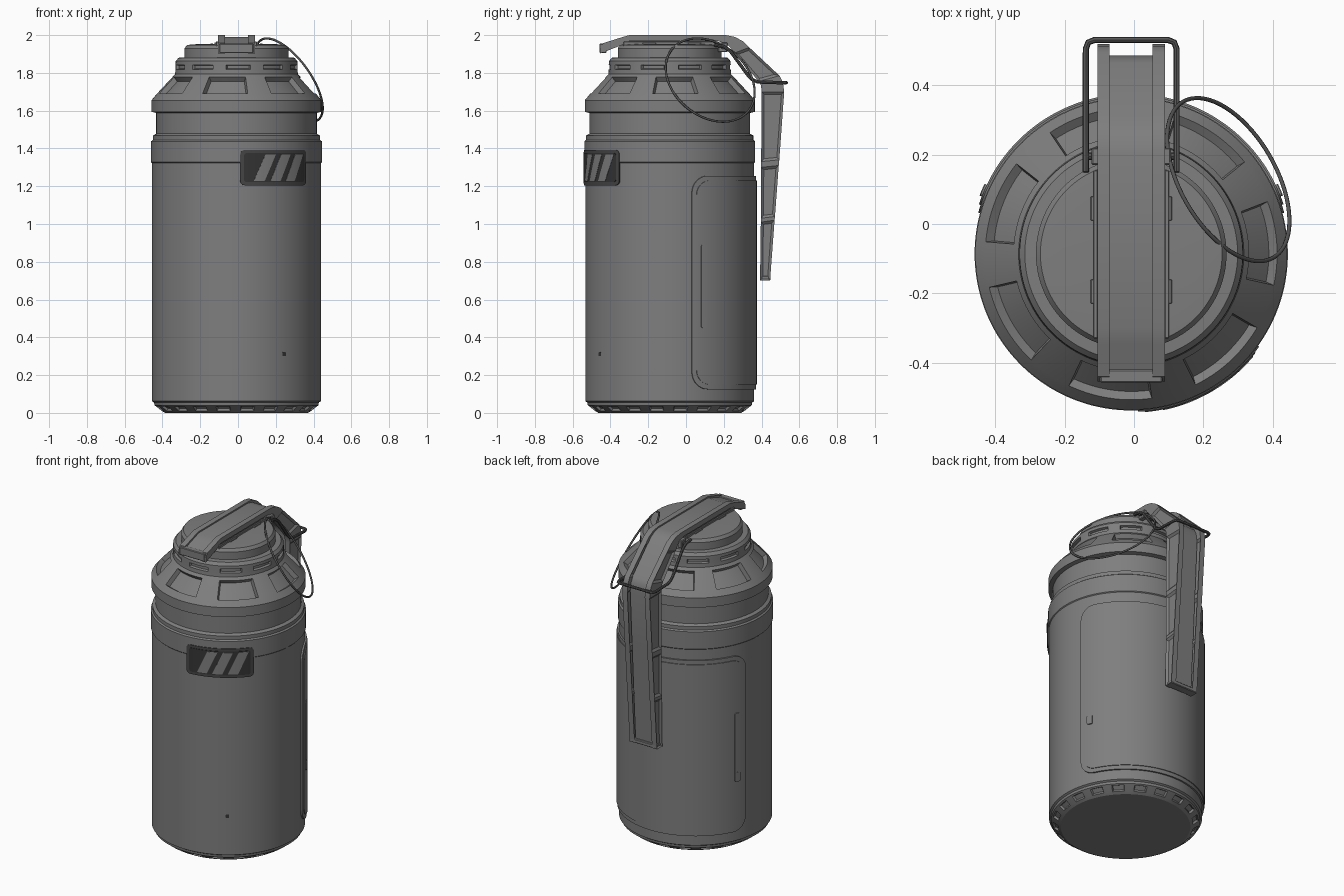
import bpy, bmesh, math
from mathutils import Vector

if "Cube" in bpy.data.objects:
    bpy.data.objects.remove(bpy.data.objects["Cube"])

CX, CY = -0.008, -0.086          # axis of the canister
SEG = 140                        # divisible by 7, 10 and 20 for the repeated pockets


def material(name, v):
    m = bpy.data.materials.new(name)
    m.diffuse_color = (v, v, v, 1)
    m.use_nodes = True
    m.node_tree.nodes["Principled BSDF"].inputs["Base Color"].default_value = m.diffuse_color
    return m


GREY = material("body grey", 0.21)
WIRE = material("wire dark grey", 0.09)
FRAME = material("badge frame grey", 0.06)
DARK = material("badge dark", 0.035)


def finish(name, bm, mat, angle=30):
    bmesh.ops.recalc_face_normals(bm, faces=bm.faces)
    me = bpy.data.meshes.new(name)
    bm.to_mesh(me)
    bm.free()
    ob = bpy.data.objects.new(name, me)
    bpy.context.collection.objects.link(ob)
    me.materials.append(mat)
    bpy.ops.object.select_all(action='DESELECT')
    bpy.context.view_layer.objects.active = ob
    ob.select_set(True)
    bpy.ops.object.shade_smooth_by_angle(angle=math.radians(angle))
    return ob


def polar(r, deg, z):
    a = math.radians(deg)
    return (CX + r * math.cos(a), CY + r * math.sin(a), z)


def box(name, x0, x1, y0, y1, z0, z1, mat, bevel=0.004):
    bm = bmesh.new()
    bmesh.ops.create_cube(bm, size=1)
    for v in bm.verts:
        v.co = ((x0 + x1) / 2 + v.co.x * (x1 - x0), (y0 + y1) / 2 + v.co.y * (y1 - y0),
                (z0 + z1) / 2 + v.co.z * (z1 - z0))
    bmesh.ops.bevel(bm, geom=bm.edges[:], offset=bevel, segments=1, affect='EDGES')
    return finish(name, bm, mat)


# plate bent round the canister, from columns of (angle, low z, high z)
def wrapped(name, cols, r0, r1, mat):
    bm = bmesh.new()
    rings = [[bm.verts.new(polar(r, a, z)) for r, z in ((r0, lo), (r1, lo), (r1, hi), (r0, hi))]
             for a, lo, hi in cols]
    for p, q in zip(rings, rings[1:]):
        for k in range(4):
            bm.faces.new((p[k], p[(k + 1) % 4], q[(k + 1) % 4], q[k]))
    bm.faces.new(rings[0])
    bm.faces.new(rings[-1])
    return finish(name, bm, mat)


# columns of a rounded rectangle
def rounded(a0, a1, z0, z1, c, r=0.455):
    ca = math.degrees(c / r)
    curve = [ca * (1 - math.cos(math.radians(t * 11.25))) for t in range(9)]
    n = max(2, int((a1 - a0 - 2 * ca) / 2.5))
    angles = [a0 + d for d in curve]
    angles += [a0 + ca + (a1 - a0 - 2 * ca) * i / n for i in range(1, n)]
    angles += [a1 - d for d in reversed(curve)]
    cols = []
    for a in angles:
        d = min(a - a0, a1 - a) / ca
        cut = c * (1 - math.sqrt(max(0, 1 - (1 - d) ** 2))) if d < 1 else 0
        cut = min(cut, (z1 - z0) / 2 - 0.0005)
        cols.append((a, z0 + cut, z1 - cut))
    return cols


# canister: one turned profile with pockets sunk into three of its rows
profile = [(.378, 0), (.395, .010), (.425, .034), (.434, .04), (.436, .055), (.447, .062),
           (.447, 1.322), (.452, 1.327), (.452, 1.438), (.443, 1.445), (.443, 1.468),
           (.425, 1.478), (.425, 1.588), (.45, 1.594), (.45, 1.655), (.436, 1.672),
           (.421, 1.69), (.34, 1.777), (.325, 1.793), (.323, 1.817), (.323, 1.843),
           (.322, 1.862), (.307, 1.88), (.275, 1.882), (.275, 1.93), (.262, 1.948), (.2, 1.953)]
bm = bmesh.new()
rows = [[bm.verts.new(polar(r, 3 + 360 * j / SEG, z)) for j in range(SEG)] for r, z in profile]
grid = [[bm.faces.new((lo[j], lo[(j + 1) % SEG], hi[(j + 1) % SEG], hi[j])) for j in range(SEG)]
        for lo, hi in zip(rows, rows[1:])]
bm.faces.new(rows[0])
bm.faces.new(rows[-1])
bmesh.ops.recalc_face_normals(bm, faces=bm.faces)
for row, step, width, start, depth in ((1, 7, 4, 0, .012), (16, 20, 13, -6, .028), (19, 14, 9, 2, .014)):
    picked = [grid[row][j] for j in range(SEG) if (j - start) % step < width]
    bmesh.ops.inset_region(bm, faces=picked, thickness=.005, depth=-depth, use_even_offset=True)
finish("canister", bm, GREY)

# back cover panel with raised inner sheet and grip slots
wrapped("back_panel", rounded(15, 165, .125, 1.255, .09), .44, .457, GREY)
wrapped("back_panel_sheet", rounded(18, 162, .15, 1.23, .075), .44, .462, GREY)
for side, a in (("right", 21), ("left", 154.5)):
    wrapped("grip_bar_" + side, rounded(a, a + 4.5, .45, .89, .01), .44, .467, GREY)
    wrapped("grip_end_" + side, rounded(a, a + 4.5, .45, .51, .01), .44, .469, GREY)

# striped badge on the front
wrapped("badge_frame", rounded(272.5, 324, 1.205, 1.392, .025), .44, .456, FRAME)
wrapped("badge_field", rounded(275, 321.5, 1.222, 1.375, .015), .44, .4585, DARK)
W, S, Z0, H = 7.5, 8, 1.228, .141
for i in range(3):
    a0 = 281.5 + i * 11.5
    cols = []
    for k in range(33):
        d = .05 + (W + S - .1) * k / 32
        cols.append((a0 + d, Z0 + H * max(0, (d - W) / S), Z0 + H * min(1, d / S)))
    wrapped("badge_stripe_%d" % (i + 1), cols, .44, .4605, GREY)

# small dark port
wrapped("port", rounded(303, 305.6, .30, .322, .004), .44, .4485, DARK)

# safety lever: two side rails and a recessed web following the same (y, z) path
outer = [(-.455, 1.93), (-.44, 1.957), (-.345, 1.987), (-.30, 2.0), (.21, 2.0), (.26, 1.99), (.30, 1.968),
         (.335, 1.935), (.495, 1.785), (.513, 1.75), (.52, 1.70), (.494, 1.34), (.491, 1.31),
         (.471, 1.04), (.469, 1.02), (.445, .70)]
inner = [(-.455, 1.903), (-.43, 1.912), (-.345, 1.945), (-.30, 1.968), (.17, 1.968), (.21, 1.955), (.235, 1.935),
         (.255, 1.905), (.385, 1.755), (.397, 1.735), (.40, 1.70), (.398, 1.33), (.398, 1.30),
         (.396, 1.03), (.396, 1.01), (.392, .70)]


def strip(name, top, low, x0, x1, panels):
    bm = bmesh.new()
    rings = [[bm.verts.new(p) for p in ((x0, *t), (x1, *t), (x1, *l), (x0, *l))] for t, l in zip(top, low)]
    sides = []
    for i, (p, q) in enumerate(zip(rings, rings[1:])):
        for k in range(4):
            f = bm.faces.new((p[k], p[(k + 1) % 4], q[(k + 1) % 4], q[k]))
            if panels and k in (1, 3) and top[i][0] > .3 and (Vector(top[i]) - Vector(top[i + 1])).length > .1:
                sides.append(f)
    bm.faces.new(rings[0])
    bm.faces.new(rings[-1])
    bmesh.ops.recalc_face_normals(bm, faces=bm.faces)
    if sides:
        bmesh.ops.inset_individual(bm, faces=sides, thickness=.014, depth=-.011, use_even_offset=True)
    return finish(name, bm, GREY)


def between(t):
    return [(a[0] + (b[0] - a[0]) * t, a[1] + (b[1] - a[1]) * t) for a, b in zip(outer, inner)]


strip("lever_rail_left", outer, inner, CX - .0975, CX - .062, True)
strip("lever_rail_right", outer, inner, CX + .062, CX + .0975, True)
strip("lever_web", between(.28), between(.55), CX - .065, CX + .065, False)
box("lever_nose", CX - .09, CX + .09, -.458, -.42, 1.905, 1.955, GREY)
box("lever_foot", CX - .09, CX + .09, .392, .4465, .70, .725, GREY)

# hinge bracket on the cap, with side tabs
box("bracket_base", CX - .085, CX + .085, -.33, .155, 1.94, 1.972, GREY)
for side, s in (("left", -1), ("right", 1)):
    xs = sorted((CX + s * .097, CX + s * .109))
    box("bracket_cheek_" + side, *xs, -.33, .155, 1.90, 1.965, GREY, .002)
    for i, y in enumerate((-.2, .04)):
        xs = sorted((CX + s * .105, CX + s * .117))
        box("bracket_tab_%s_%d" % (side, i), *xs, y - .03, y + .04, 1.93, 1.96, GREY, .002)
    box("pin_boss_" + side, *sorted((CX + s * .085, CX + s * .115)), .17, .22, 1.91, 1.96, GREY)


# wire parts
def wire(name, pts, radius, mat):
    cu = bpy.data.curves.new(name, 'CURVE')
    cu.dimensions = '3D'
    cu.bevel_depth = radius
    cu.bevel_resolution = 2
    cu.use_fill_caps = True
    sp = cu.splines.new('POLY')
    sp.points.add(len(pts) - 1)
    for p, co in zip(sp.points, pts):
        p.co = (*co, 1)
    ob = bpy.data.objects.new(name, cu)
    bpy.context.collection.objects.link(ob)
    cu.materials.append(mat)
    bpy.ops.object.select_all(action='DESELECT')
    bpy.context.view_layer.objects.active = ob
    ob.select_set(True)
    bpy.ops.object.convert(target='MESH')
    bpy.ops.object.shade_smooth_by_angle(angle=math.radians(40))


half = [(.131, .15, 1.948), (.131, .20, 1.94), (.131, .235, 1.915), (.131, .33, 1.785), (.131, .35, 1.765),
        (.131, .38, 1.752), (.131, .505, 1.748), (.124, .524, 1.748), (.106, .531, 1.748)]
wire("safety_bail", [(CX - x, y, z) for x, y, z in half] + [(CX + x, y, z) for x, y, z in reversed(half)],
     .009, WIRE)
wire("safety_pin", [(CX - .13, .195, 1.935), (CX + .13, .195, 1.935)], .011, WIRE)

# tilted pull ring
tilt = Vector((.734, .424, .53)).to_track_quat('Z', 'Y').to_euler()
bpy.ops.mesh.primitive_torus_add(location=(.272, .128, 1.762), rotation=tilt, major_radius=.26,
                                 minor_radius=.006, major_segments=72, minor_segments=8)
ring = bpy.context.object
ring.name = "pull_ring"
ring.data.materials.append(WIRE)
bpy.ops.object.shade_smooth_by_angle(angle=math.radians(60))
